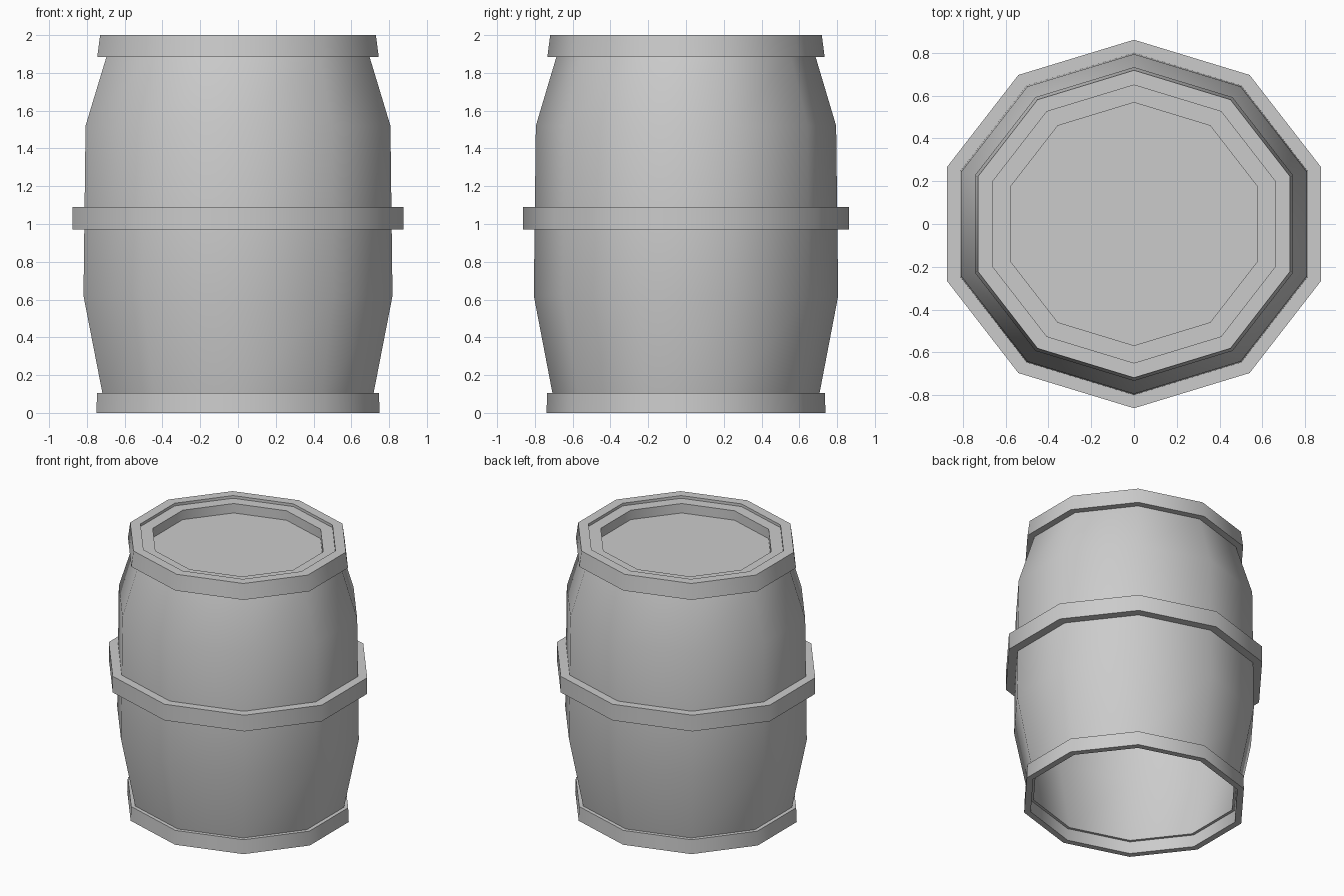
import bpy, bmesh, math

cube = bpy.data.objects.get("Cube")
if cube:
    bpy.data.objects.remove(cube, do_unlink=True)

SIDES = 10
X_STRETCH = 1 / math.cos(math.radians(18))   # profile radius is the half width in x
Y_STRETCH = 0.985                            # barrel is slightly narrower front to back

grey = bpy.data.materials.new("plain grey")
grey.use_nodes = True
grey.diffuse_color = (0.6, 0.6, 0.6, 1)
grey.node_tree.nodes["Principled BSDF"].inputs["Base Color"].default_value = (0.6, 0.6, 0.6, 1)


def lathe(name, profile, closed=True, cap_end=False):
    """Turn (radius, z) points, outside going up, into a ten-sided part."""
    bm = bmesh.new()
    rings = []
    for r, z in profile:
        ring = []
        for i in range(SIDES):
            a = math.pi / 2 + i * math.tau / SIDES
            ring.append(bm.verts.new((r * X_STRETCH * math.cos(a),
                                      r * Y_STRETCH * math.sin(a), z)))
        rings.append(ring)
    pairs = list(zip(rings, rings[1:]))
    if closed:
        pairs.append((rings[-1], rings[0]))
    for low, high in pairs:
        for i in range(SIDES):
            j = (i + 1) % SIDES
            bm.faces.new((low[i], low[j], high[j], high[i]))
    if cap_end:
        bm.faces.new(rings[-1])
    mesh = bpy.data.meshes.new(name)
    bm.to_mesh(mesh)
    bm.free()
    mesh.materials.append(grey)
    obj = bpy.data.objects.new(name, mesh)
    bpy.context.collection.objects.link(obj)
    bpy.ops.object.select_all(action="DESELECT")
    obj.select_set(True)
    bpy.context.view_layer.objects.active = obj
    bpy.ops.object.shade_smooth_by_angle(angle=math.radians(40))
    return obj


# Bulging hollow wall, open at the bottom
outer = [(0.715, 0.09), (0.818, 0.62), (0.807, 1.52), (0.695, 1.89)]
inner = [(r - 0.03, z) for r, z in reversed(outer)]
lathe("barrel_wall", outer + inner)

# Hoops
lathe("bottom_hoop", [(0.75, 0), (0.746, 0.105), (0.705, 0.105), (0.705, 0)])
lathe("middle_hoop", [(0.875, 0.97), (0.875, 1.09), (0.80, 1.09), (0.80, 0.97)])
lathe("top_hoop", [(0.745, 1.885), (0.73, 2), (0.66, 2), (0.66, 1.885)])

# Recessed lid with a raised rim
lathe("lid", [(0.66, 1.98), (0.577, 1.98), (0.577, 1.91)], closed=False, cap_end=True)
